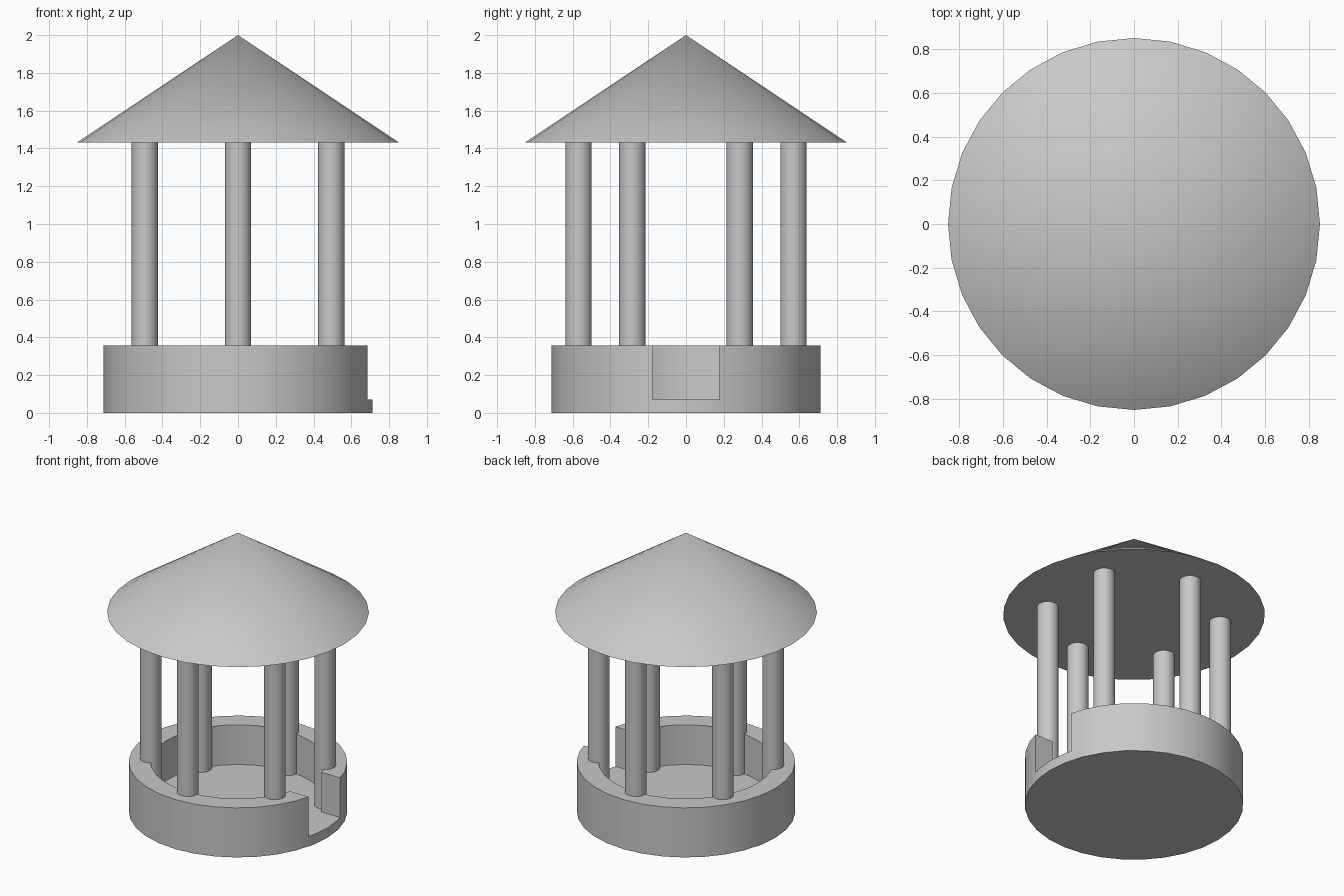
import bpy
from math import cos, sin, radians

cube = bpy.data.objects.get("Cube")
if cube:
    bpy.data.objects.remove(cube, do_unlink=True)

SIDES = 32
BASE_R, INNER_R, ROOF_R, COLUMN_R = 0.711, 0.569, 0.852, 0.07
FLOOR_Z, WALL_Z, EAVE_Z, TOP_Z = 0.071, 0.356, 1.432, 2.0
GAP = 0.356

stone = bpy.data.materials.new("light grey stone")
stone.use_nodes = True
grey = (0.58, 0.58, 0.58, 1)
stone.diffuse_color = grey
stone.node_tree.nodes["Principled BSDF"].inputs["Base Color"].default_value = grey


def cone(name, r_bottom, r_top, z0, z1, x=0, y=0):
    """Upright round part spanning z0 to z1."""
    bpy.ops.mesh.primitive_cone_add(vertices=SIDES, radius1=r_bottom, radius2=r_top,
                                    depth=z1 - z0, location=(x, y, (z0 + z1) / 2))
    ob = bpy.context.object
    ob.name = ob.data.name = name
    ob.data.materials.append(stone)
    return ob


def smooth(ob):
    bpy.ops.object.select_all(action='DESELECT')
    ob.select_set(True)
    bpy.context.view_layer.objects.active = ob
    bpy.ops.object.shade_smooth_by_angle(angle=radians(30))


def cut(ob, cutter):
    """Subtract the cutter and discard it."""
    cutter.hide_render = True
    mod = ob.modifiers.new("cut", 'BOOLEAN')
    mod.operation = 'DIFFERENCE'
    mod.solver = 'EXACT'
    mod.object = cutter
    bpy.context.view_layer.objects.active = ob
    bpy.ops.object.modifier_apply(modifier=mod.name)
    bpy.data.objects.remove(cutter, do_unlink=True)


# Round base: a hollowed drum with a doorway on the +x side
base = cone("base_wall", BASE_R, BASE_R, 0, WALL_Z)
cut(base, cone("hollow_cutter", INNER_R, INNER_R, FLOOR_Z, WALL_Z + 0.2))
bpy.ops.mesh.primitive_cube_add(size=1, location=(0.7, 0, FLOOR_Z + 0.5))
doorway = bpy.context.object
doorway.scale = (0.8, GAP, 1)
bpy.context.view_layer.update()
cut(base, doorway)
smooth(base)

# Six columns standing on the floor, half sunk into the wall
for i in range(6):
    a = radians(30 + 60 * i)
    smooth(cone(f"column_{i + 1}", COLUMN_R, COLUMN_R, FLOOR_Z, EAVE_Z,
                INNER_R * cos(a), INNER_R * sin(a)))

# Conical roof with a flat underside
smooth(cone("roof", ROOF_R, 0, EAVE_Z, TOP_Z))
